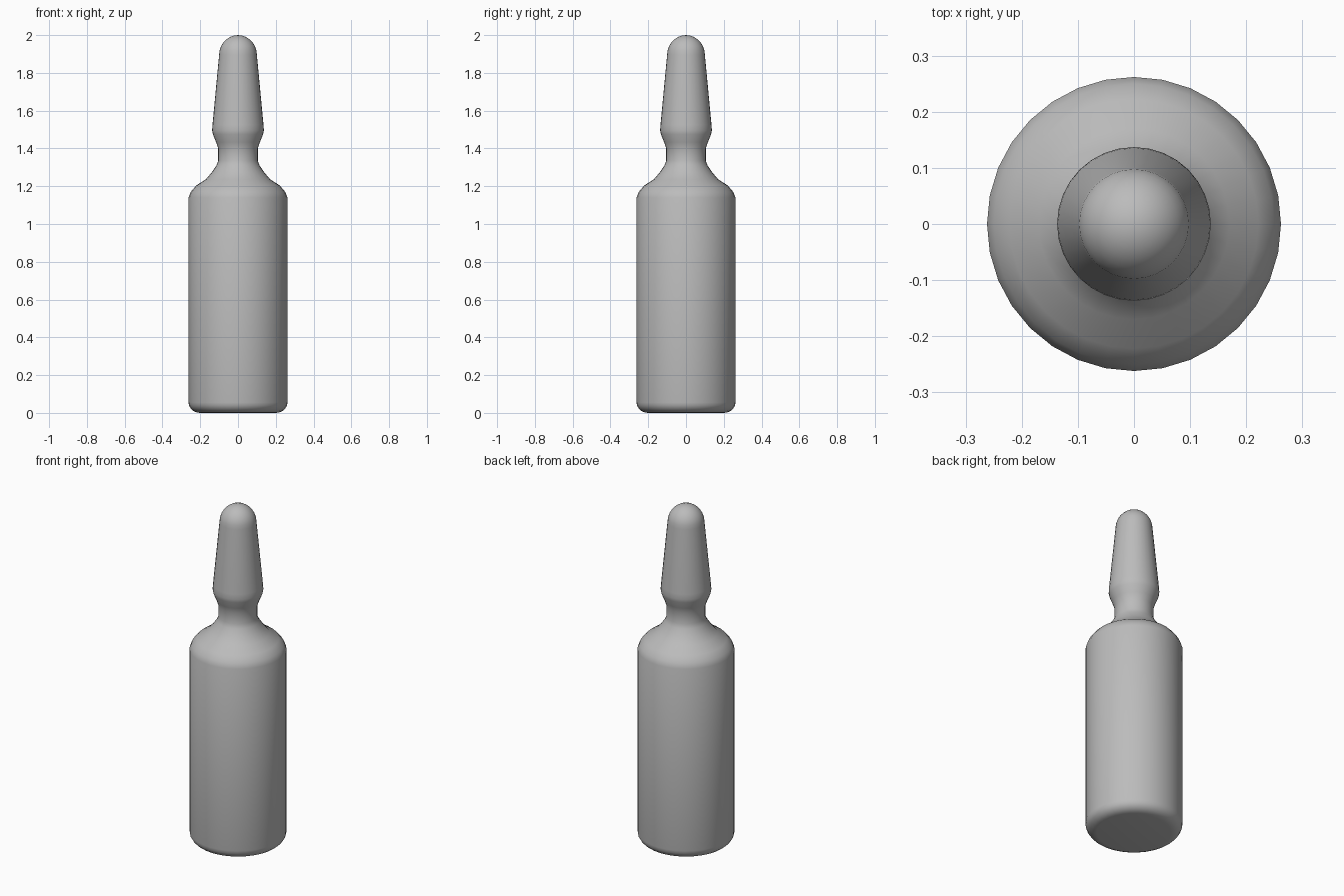
import bpy
import bmesh
from math import sin, cos, pi, radians

SIDES = 32

cube = bpy.data.objects.get("Cube")
if cube:
    bpy.data.objects.remove(cube, do_unlink=True)

# Material
glass = bpy.data.materials.new("grey_glass")
glass.use_nodes = True
grey = (0.5, 0.5, 0.5, 1)
glass.diffuse_color = grey
glass.node_tree.nodes["Principled BSDF"].inputs["Base Color"].default_value = grey


def arc(r, z, rx, rz, start, end, steps):
    """Elliptical arc of (radius, height) points, angles in degrees."""
    angles = [radians(start + (end - start) * i / steps) for i in range(steps + 1)]
    return [(r + rx * cos(a), z + rz * sin(a)) for a in angles]


def lathe(name, profile):
    """Turn a profile, with its first and last points on the axis, about z."""
    bm = bmesh.new()
    verts = [bm.verts.new((r, 0, z)) for r, z in profile]
    edges = [bm.edges.new(pair) for pair in zip(verts, verts[1:])]
    bmesh.ops.spin(bm, geom=verts + edges, cent=(0, 0, 0), axis=(0, 0, 1),
                   angle=2 * pi, steps=SIDES, use_merge=True)
    bmesh.ops.remove_doubles(bm, verts=bm.verts, dist=0.0005)
    bmesh.ops.recalc_face_normals(bm, faces=bm.faces)
    mesh = bpy.data.meshes.new(name)
    bm.to_mesh(mesh)
    bm.free()
    mesh.materials.append(glass)
    mesh.shade_smooth()
    obj = bpy.data.objects.new(name, mesh)
    bpy.context.collection.objects.link(obj)
    return obj


# Rounded base and straight body
profile = [(0, 0)] + arc(0.2, 0.055, 0.062, 0.055, -90, 0, 5)
# Shoulder
profile += [(0.262, 1.14), (0.25, 1.17), (0.222, 1.203), (0.17, 1.237)]
# Pinched neck
profile += [(0.14, 1.272), (0.114, 1.31), (0.105, 1.335), (0.105, 1.4)]
# Bulge and tapering stem
profile += [(0.116, 1.433), (0.133, 1.475), (0.137, 1.495), (0.135, 1.525)]
# Domed tip
profile += arc(0, 1.895, 0.1, 0.105, 0, 90, 7)

lathe("ampoule", profile)
